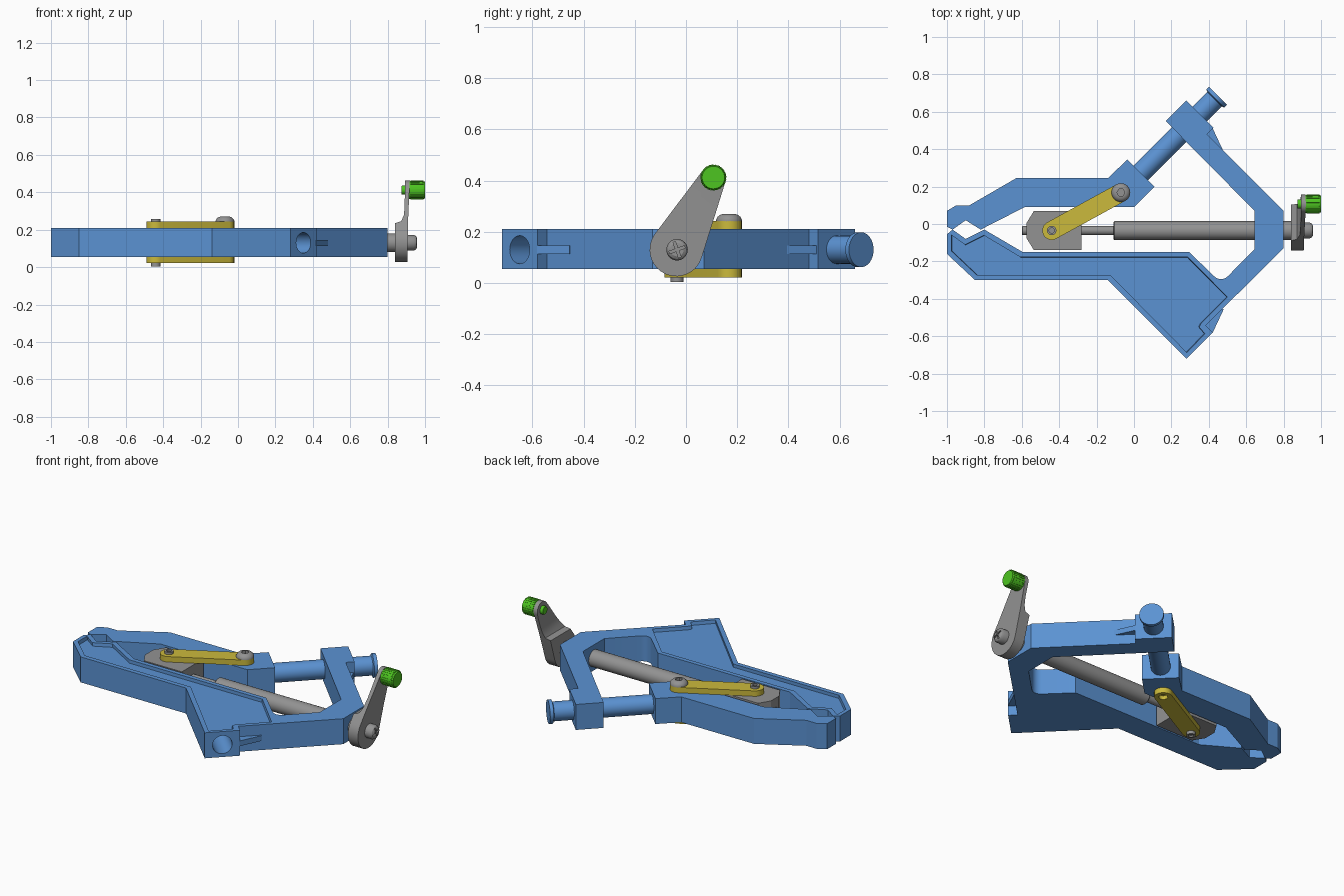
import bpy, bmesh, math
from mathutils import Vector, Matrix

if "Cube" in bpy.data.objects:
    bpy.data.objects.remove(bpy.data.objects["Cube"])


def material(name, rgb):
    m = bpy.data.materials.new(name)
    m.diffuse_color = (*rgb, 1)
    m.use_nodes = True
    m.node_tree.nodes["Principled BSDF"].inputs["Base Color"].default_value = m.diffuse_color
    return m


BLUE = material("blue_paint", (0.105, 0.29, 0.65))
GREY = material("grey_steel", (0.29, 0.29, 0.29))
YELLOW = material("yellow_link", (0.60, 0.49, 0.045))
GREEN = material("green_knob", (0.075, 0.56, 0.015))
Z0, Z1, ZC, YC = 0.055, 0.21, 0.13, -0.035


def finish(name, bm, mat, smooth=False):
    bmesh.ops.recalc_face_normals(bm, faces=bm.faces)
    me = bpy.data.meshes.new(name)
    bm.to_mesh(me)
    bm.free()
    me.materials.append(mat)
    ob = bpy.data.objects.new(name, me)
    bpy.context.collection.objects.link(ob)
    if smooth:
        shade(ob)
    return ob


def activate(ob):
    bpy.ops.object.select_all(action='DESELECT')
    ob.select_set(True)
    bpy.context.view_layer.objects.active = ob


def shade(ob):
    activate(ob)
    bpy.ops.object.shade_smooth_by_angle(angle=math.radians(30))


def prism(name, pts, lo, hi, mat, plane="xy", smooth=False, grow=1.0):
    """Extrude a closed outline; grow scales the far end about its middle."""
    put = {"xy": lambda a, b, c: (a, b, c), "yz": lambda a, b, c: (c, a, b),
           "xz": lambda a, b, c: (a, c, b)}[plane]
    ca = sum(p[0] for p in pts) / len(pts)
    cb = sum(p[1] for p in pts) / len(pts)
    bm = bmesh.new()
    a = [bm.verts.new(put(x, y, lo)) for x, y in pts]
    b = [bm.verts.new(put(ca + (x - ca) * grow, cb + (y - cb) * grow, hi)) for x, y in pts]
    bm.faces.new(a)
    bm.faces.new(b)
    n = len(pts)
    for i in range(n):
        bm.faces.new((a[i], a[(i + 1) % n], b[(i + 1) % n], b[i]))
    return finish(name, bm, mat, smooth)


def lathe(name, origin, axis, prof, mat, seg=32):
    """Turn (radius, height) points around an axis, capping both ends."""
    rot = Vector(axis).to_track_quat('Z', 'Y').to_matrix().to_4x4()
    bm = bmesh.new()
    rings = [[bm.verts.new((r * math.cos(2 * math.pi * i / seg),
                            r * math.sin(2 * math.pi * i / seg), h)) for i in range(seg)]
             for r, h in prof]
    for p, q in zip(rings, rings[1:]):
        for i in range(seg):
            j = (i + 1) % seg
            bm.faces.new((p[i], p[j], q[j], q[i]))
    bm.faces.new(rings[0])
    bm.faces.new(rings[-1])
    bm.transform(Matrix.Translation(origin) @ rot)
    return finish(name, bm, mat, seg > 8)


def boolean(ob, tool, op='DIFFERENCE'):
    tool.hide_render = True
    m = ob.modifiers.new("cut", 'BOOLEAN')
    m.object, m.operation, m.solver = tool, op, 'EXACT'
    activate(ob)
    bpy.ops.object.modifier_apply(modifier=m.name)
    bpy.data.objects.remove(tool, do_unlink=True)


def capsule(a, ra, b, rb, n=20):
    """Outline of two circles joined by their outer tangents."""
    a, b = Vector(a), Vector(b)
    d = b - a
    t = math.atan2(d.y, d.x)
    k = math.acos((ra - rb) / d.length)
    out = [(b.x + rb * math.cos(t - k + 2 * k * i / n),
            b.y + rb * math.sin(t - k + 2 * k * i / n)) for i in range(n + 1)]
    s = 2 * math.pi - 2 * k
    return out + [(a.x + ra * math.cos(t + k + s * i / n),
                   a.y + ra * math.sin(t + k + s * i / n)) for i in range(n + 1)]


# Fixed jaw and frame in one piece, with a rounded inner corner
fillet = [(0.465 + 0.05 * math.cos(math.radians(a)), -0.245 + 0.05 * math.sin(math.radians(a)))
          for a in range(225, 316, 15)]
frame_pts = [(-1, -0.055), (-1, -0.16), (-0.85, -0.30), (-0.14, -0.30), (0.28, -0.72),
             (0.42, -0.58), (0.383, -0.543), (0.80, -0.13), (0.80, 0.07), (0.39, 0.48),
             (0.425, 0.515), (0.28, 0.66), (0.17, 0.55), (0.645, 0.07), (0.645, -0.135),
             *fillet[::-1], (0.295, -0.15), (-0.595, -0.15), (-0.80, -0.03), (-0.90, -0.08),
             (-0.97, -0.03)]
frame = prism("fixed_jaw_frame", frame_pts, Z0, Z1, BLUE)
pocket = [(-0.972, -0.06), (-0.972, -0.145), (-0.838, -0.272), (-0.128, -0.272),
          (0.28, -0.685), (0.375, -0.585), (0.345, -0.55), (0.355, -0.53), (0.495, -0.39),
          (0.285, -0.178), (-0.605, -0.178), (-0.80, -0.062), (-0.90, -0.112)]
boolean(frame, prism("pocket_cutter", pocket, Z1 - 0.02, Z1 + 0.02, BLUE, grow=1.012))
boolean(frame, lathe("socket_cutter", (0.35, -0.65, ZC), (1, -1, 0),
                     [(0.055, -0.25), (0.055, 0.1)], BLUE))
shade(frame)

# Thin gussets beside both frame blocks, mirrored about the screw axis
for name, s in (("lower_gusset", -1), ("upper_gusset", 1)):
    pts = [(0.42, YC + s * 0.548), (0.48, YC + s * 0.42), (0.45, YC + s * 0.41),
           (0.37, YC + s * 0.51)]
    prism(name, pts, ZC - 0.016, ZC + 0.016, BLUE)

# Sliding jaw and its guide rod
prism("sliding_jaw", [(-1, -0.015), (-1, 0.07), (-0.95, 0.10), (-0.88, 0.10), (-0.63, 0.245),
                      (-0.14, 0.245), (-0.035, 0.345), (0.11, 0.20), (0, 0.09), (-0.585, 0.09),
                      (-0.82, -0.03), (-0.90, 0.02), (-0.97, -0.03)], Z0, Z1, BLUE)
lathe("guide_rod", (0.0, 0.236, ZC), (1, 1, 0),
      [(0.055, 0), (0.055, 0.61), (0.068, 0.615), (0.068, 0.635)], BLUE)

# Drive screw, sliding nut and collar
lathe("drive_screw", (0, YC, ZC), (1, 0, 0),
      [(0.02, -0.60), (0.025, -0.595), (0.025, -0.11), (0.045, -0.11), (0.05, -0.105),
       (0.05, 0.86)], GREY)
prism("sliding_nut", [(-0.575, YC + 0.04), (-0.535, YC + 0.105), (-0.28, YC + 0.105),
                      (-0.28, YC - 0.105), (-0.535, YC - 0.105), (-0.575, YC - 0.04)],
      Z0, Z1, GREY)

# Links above and below, with their pins
PA, PB = (-0.44, YC), (-0.07, 0.168)
for name, lo, hi in (("upper_link", Z1, 0.243), ("lower_link", 0.022, Z0)):
    link = prism(name, capsule(PA, 0.05, PB, 0.05), lo, hi, YELLOW)
    if lo < 0.1:
        boolean(link, lathe("eye_cutter", (*PB, 0), (0, 0, 1), [(0.025, 0), (0.025, 0.045)], YELLOW))
    shade(link)
pin = lathe("nut_pin", (*PA, 0), (0, 0, 1), [(0.025, 0.003), (0.025, 0.257)], GREY)
for z in (-0.01, 0.247):
    boolean(pin, lathe("pin_cutter", (*PA, z), (0, 0, 1), [(0.014, 0), (0.014, 0.023)], GREY))
shade(pin)
bolt = lathe("link_bolt", (*PB, 0.24), (0, 0, 1),
             [(0.05, 0), (0.05, 0.008), (0.045, 0.018), (0.036, 0.026), (0.024, 0.03)], GREY)
boolean(bolt, lathe("hex_cutter", (*PB, 0.252), (0, 0, 1), [(0.021, 0), (0.021, 0.05)], GREY, 6))
shade(bolt)

# Crank arm: tapered outline trimmed by a stepped side profile
HUB, TIP = (YC - 0.003, ZC), (0.107, 0.412)
crank = prism("crank_arm", capsule(HUB, 0.104, TIP, 0.05), 0.8, 1.0, GREY, "yz")
boolean(crank, prism("crank_profile", [(0.84, 0), (0.905, 0), (0.909, 0.24), (0.92, 0.50),
                                       (0.893, 0.50), (0.891, 0.32), (0.886, 0.275),
                                       (0.872, 0.245), (0.84, 0.235)],
                     -0.5, 0.5, GREY, "xz"), 'INTERSECT')
shade(crank)

# Crank screw with a cross slot
screw = lathe("crank_screw", (0, YC, ZC), (1, 0, 0),
              [(0.042, 0.89), (0.042, 0.94), (0.036, 0.951), (0.026, 0.957)], GREY)
for ang in (20, 110):
    u = Vector((math.cos(math.radians(ang)), math.sin(math.radians(ang))))
    v = Vector((-u.y, u.x))
    c = Vector((YC, ZC))
    pts = [c + u * a * 0.032 + v * b * 0.005 for a, b in ((1, 1), (-1, 1), (-1, -1), (1, -1))]
    boolean(screw, prism("cross_cutter", [tuple(p) for p in pts], 0.942, 1.0, GREY, "yz"))
shade(screw)

# Fluted knob, its smooth end face and the peg behind the arm
flutes = []
for i in range(24):
    for f, r in ((0, 0.051), (0.5, 0.051), (0.55, 0.045), (0.95, 0.045)):
        t = 2 * math.pi * (i + f) / 24
        flutes.append((TIP[0] + r * math.cos(t), TIP[1] + r * math.sin(t)))
prism("knob_grip", flutes, 0.922, 0.993, GREEN, "yz")
lathe("knob_end", (0, *TIP), (1, 0, 0), [(0.048, 0.915), (0.05, 0.985), (0.044, 1.0)], GREEN)
lathe("knob_peg", (0, *TIP), (1, 0, 0), [(0.022, 0.874), (0.025, 0.879), (0.025, 0.93)], GREEN)
